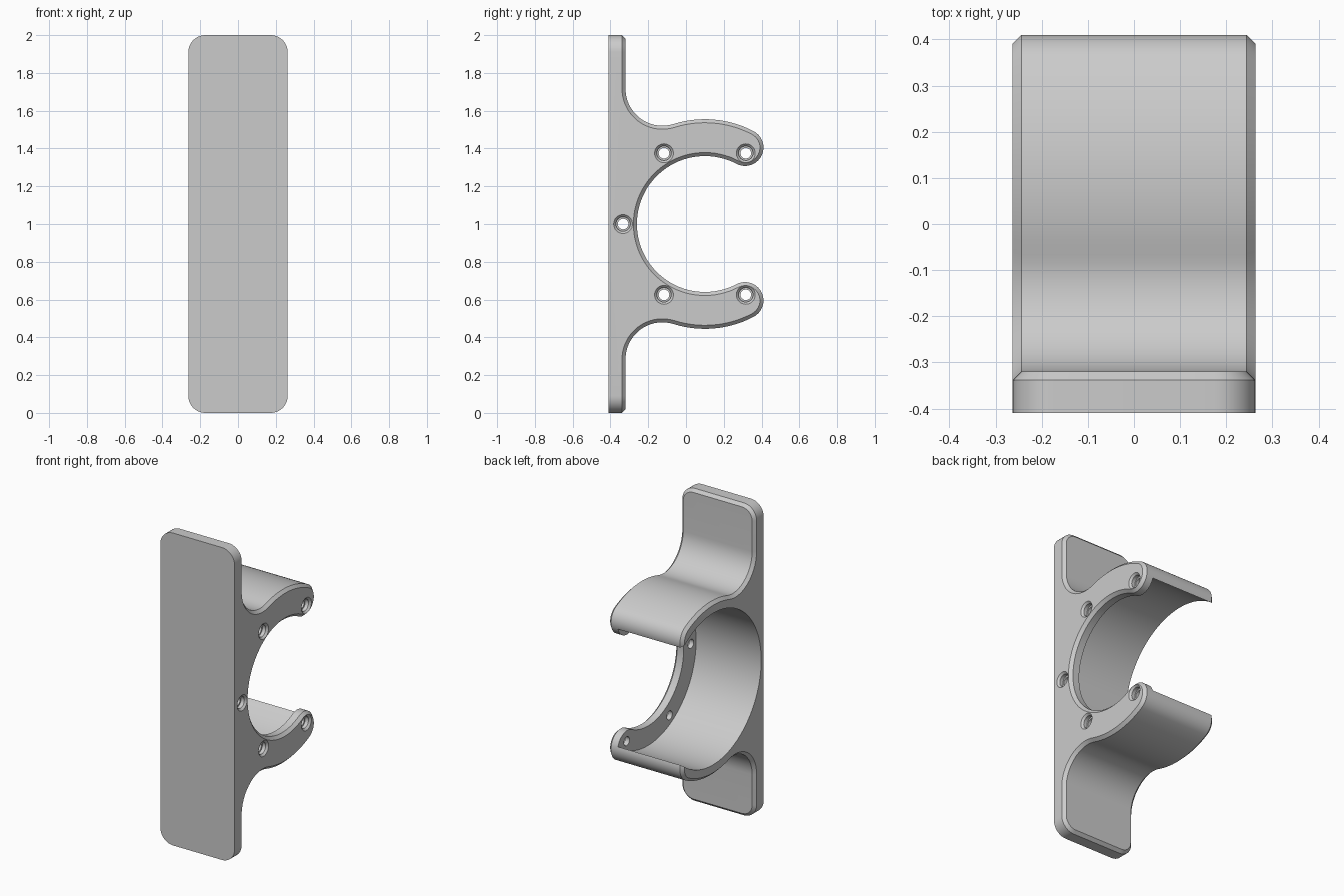
import bpy
import bmesh
from math import sin, cos, pi, radians, atan2, degrees, sqrt
from mathutils import Vector

cube = bpy.data.objects.get("Cube")
if cube:
    bpy.data.objects.remove(cube, do_unlink=True)

HALF = 0.263                     # half width
FRONT, BACK = -0.41, -0.32       # mounting plate
CY, CZ = 0.10, 1.0               # ring axis
R_IN, R_OUT, R_CAVITY = 0.36, 0.555, 0.485
R_FILLET = 0.195
TIP = 62.3                       # angle where the arms end
CHAMFER = 0.0187
FLANGE = 0.065

grey = bpy.data.materials.new("plain_grey")
grey.use_nodes = True
grey.diffuse_color = (0.6, 0.6, 0.6, 1)
grey.node_tree.nodes["Principled BSDF"].inputs["Base Color"].default_value = (0.6, 0.6, 0.6, 1)


def arc(cy, cz, r, a0, a1, n):
    angles = [radians(a0 + (a1 - a0) * i / n) for i in range(n + 1)]
    return [(cy + r * cos(a), cz + r * sin(a)) for a in angles]


def add_object(name, bm):
    bmesh.ops.recalc_face_normals(bm, faces=bm.faces)
    mesh = bpy.data.meshes.new(name)
    bm.to_mesh(mesh)
    bm.free()
    mesh.materials.append(grey)
    ob = bpy.data.objects.new(name, mesh)
    bpy.context.collection.objects.link(ob)
    return ob


def turned_cutter(name, cy, cz, rings, n):
    """Solid turned about the x direction from (x, radius) rings."""
    bm = bmesh.new()
    loops = [[bm.verts.new((x, cy + r * cos(2 * pi * i / n), cz + r * sin(2 * pi * i / n)))
              for i in range(n)] for x, r in rings]
    for a, b in zip(loops, loops[1:]):
        for i in range(n):
            j = (i + 1) % n
            bm.faces.new((a[i], a[j], b[j], b[i]))
    bm.faces.new(loops[0])
    bm.faces.new(loops[-1])
    ob = add_object(name, bm)
    ob.hide_render = True
    return ob


# Side profile: upper half, then its mirror image
fy = BACK + R_FILLET
fz = CZ + sqrt((R_OUT + R_FILLET) ** 2 - (fy - CY) ** 2)
join = degrees(atan2(fz - CZ, fy - CY))
mid, tip_r = (R_IN + R_OUT) / 2, (R_OUT - R_IN) / 2
ty, tz = CY + mid * cos(radians(TIP)), CZ + mid * sin(radians(TIP))
upper = [(FRONT, 2.0), (BACK, 2.0)]
upper += arc(fy, fz, R_FILLET, 180, join + 180, 18)
upper += arc(CY, CZ, R_OUT, join, TIP, 14)[1:]
upper += arc(ty, tz, tip_r, TIP, TIP - 180, 20)[1:]
upper += arc(CY, CZ, R_IN, TIP, 180, 30)[1:]
profile = upper + [(y, 2 * CZ - z) for y, z in reversed(upper[:-1])]

# Bracket body: extrude, round the plate corners, chamfer the rim
bm = bmesh.new()
base = bm.faces.new([bm.verts.new((-HALF, y, z)) for y, z in profile])
ext = bmesh.ops.extrude_face_region(bm, geom=[base])
bmesh.ops.translate(bm, vec=Vector((2 * HALF, 0, 0)),
                    verts=[v for v in ext["geom"] if isinstance(v, bmesh.types.BMVert)])
bmesh.ops.recalc_face_normals(bm, faces=bm.faces)
corners = [e for e in bm.edges
           if abs(e.verts[0].co.y - e.verts[1].co.y) > 0.05
           and all(abs(v.co.z - CZ) > 0.99 for v in e.verts)]
bmesh.ops.bevel(bm, geom=corners, offset=0.09, offset_type='OFFSET', segments=10,
                profile=0.5, affect='EDGES')
rim = [e for e in bm.edges
       if e.calc_face_angle(0) > 0.8 and not all(v.co.y < FRONT + 0.001 for v in e.verts)]
bmesh.ops.bevel(bm, geom=rim, offset=CHAMFER, offset_type='OFFSET', segments=1,
                profile=0.5, affect='EDGES', clamp_overlap=False)
body = add_object("clip_bracket", bm)

# Cutters: wide cavity behind the flange, and five stepped screw holes
inner = HALF - FLANGE
cutters = [turned_cutter("cavity_cutter", CY, CZ, [(-0.4, R_CAVITY), (inner, R_CAVITY)], 120)]
for k in range(1, 6):
    a = radians(60 * k)
    rings = [(inner - 0.05, 0.028), (HALF - 0.035, 0.028), (HALF - 0.035, 0.038),
             (HALF - 0.012, 0.038), (HALF, 0.05), (HALF + 0.02, 0.05)]
    cutters.append(turned_cutter("screw_hole_cutter", CY + 0.433 * cos(a),
                                 CZ + 0.433 * sin(a), rings, 32))

bpy.ops.object.select_all(action='DESELECT')
bpy.context.view_layer.objects.active = body
body.select_set(True)
for cutter in cutters:
    mod = body.modifiers.new("cut", 'BOOLEAN')
    mod.operation = 'DIFFERENCE'
    mod.solver = 'EXACT'
    mod.object = cutter
    bpy.ops.object.modifier_apply(modifier=mod.name)
    bpy.data.objects.remove(cutter, do_unlink=True)

bpy.ops.object.shade_smooth_by_angle(angle=radians(30))
